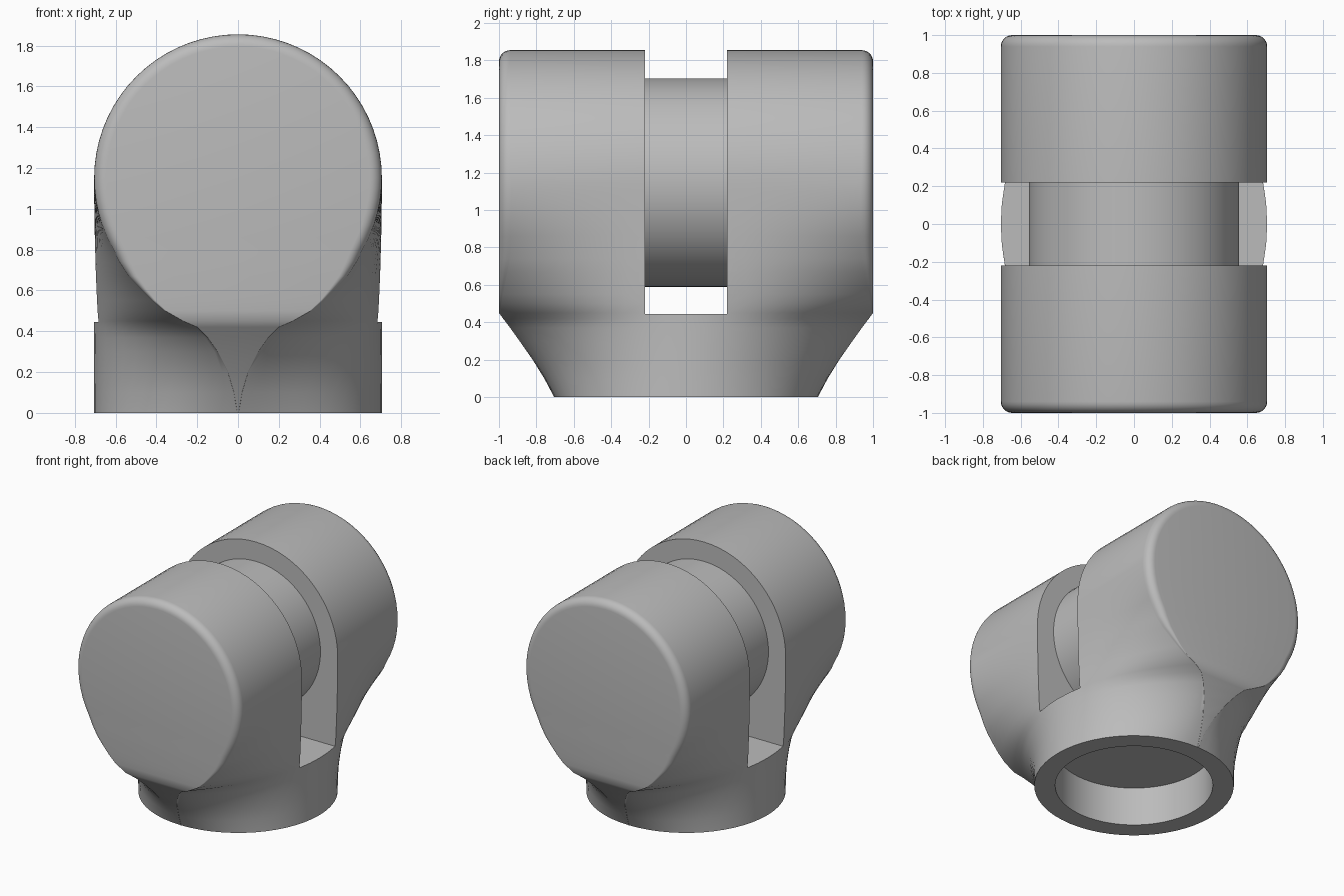
import bpy, bmesh
from math import sin, cos, pi, radians

if "Cube" in bpy.data.objects:
    bpy.data.objects.remove(bpy.data.objects["Cube"])

R, MID, N = 0.705, 1.15, 72      # barrel radius, axis height, sides
SLOT, FLOOR = 0.22, 0.445        # slot half width and floor height
RIM, STEPS, SIDE = 0.06, 6, 14   # rim rounding, its steps, side steps

grey = bpy.data.materials.new("grey")
grey.use_nodes = True
grey.diffuse_color = (0.5, 0.5, 0.5, 1)
grey.node_tree.nodes["Principled BSDF"].inputs["Base Color"].default_value = (0.5, 0.5, 0.5, 1)


def loft(name, rings):
    """Closed skin through rings of equal point count."""
    bm = bmesh.new()
    loops = [[bm.verts.new(p) for p in ring] for ring in rings]
    for a, b in zip(loops, loops[1:]):
        for i in range(len(a)):
            j = (i + 1) % len(a)
            bm.faces.new((a[i], a[j], b[j], b[i]))
    bm.faces.new(loops[0])
    bm.faces.new(loops[-1])
    bmesh.ops.recalc_face_normals(bm, faces=bm.faces)
    mesh = bpy.data.meshes.new(name)
    bm.to_mesh(mesh)
    bm.free()
    mesh.materials.append(grey)
    obj = bpy.data.objects.new(name, mesh)
    bpy.context.collection.objects.link(obj)
    return obj


def combine(obj, tool, operation):
    mod = obj.modifiers.new(operation, 'BOOLEAN')
    mod.operation, mod.solver, mod.object = operation, 'EXACT', tool
    bpy.context.view_layer.objects.active = obj
    bpy.ops.object.modifier_apply(modifier=mod.name)
    bpy.data.objects.remove(tool)


def rim_arc(r):
    """Inset and setback pairs of a quarter round, from side to end face."""
    angles = [pi / 2 * k / STEPS for k in range(STEPS + 1)]
    return [(r * (1 - cos(a)), r * (1 - sin(a))) for a in angles]


# Upper half of the barrel, with rounded rims
def half_ring(y, inset):
    r = R - inset
    return [(r * cos(2 * pi * i / N), y, MID + r * sin(2 * pi * i / N))
            for i in range(N // 2 + 1)]


ends = [(1 - setback, inset) for inset, setback in rim_arc(RIM)]
body = loft("yoke_body", [half_ring(-y, d) for y, d in reversed(ends)]
            + [half_ring(y, d) for y, d in ends])


# Lower half: round foot blending into the barrel and its flat ends
def blend_ring(z, reach, width):
    t = min(1, max(0, (z - 0.42) / 0.4))
    r = 0.002 + (RIM - 0.002) * t * t * (3 - 2 * t)
    power = 0.5 + 0.5 * min(1, z / 0.45)
    quarter = []
    for i in range(SIDE):
        u = sin(pi / 2 * i / SIDE)
        quarter.append((width + (R - width) * (1 - u * u) ** power, u * (reach - r)))
    quarter += [(width - inset, reach - setback) for inset, setback in rim_arc(r)]
    half = quarter + [(-x, y) for x, y in reversed(quarter)]
    return [(x, y, z) for x, y in half] + [(-x, -y, z) for x, y in half[1:-1]]


# Height, half length and half width of the end face
profile = [(0, R, 0.004), (0.1, 0.758, 0.02), (0.2, 0.82, 0.05), (0.3, 0.89, 0.1),
           (0.37, 0.94, 0.15), (0.42, 0.978, 0.2), (0.45, 1, 0.27), (0.5, 1, 0.36),
           (0.55, 1, 0.42), (0.6, 1, 0.47)]
profile += [(z, 1, (R * R - (MID - z) ** 2) ** 0.5 + 0.15 * max(0, 0.8 - z))
            for z in (0.67, 0.74, 0.8, 0.86, 0.92, 0.98, 1.04, 1.1, MID)]
combine(body, loft("foot", [blend_ring(*row) for row in profile]), 'UNION')

# Slot across the top
corners = [(-1, -SLOT), (1, -SLOT), (1, SLOT), (-1, SLOT)]
combine(body, loft("slot_cutter", [[(x, y, z) for x, y in corners] for z in (FLOOR, 2.2)]),
        'DIFFERENCE')


# Round recess in the foot
def circle(r):
    return [(r * cos(2 * pi * i / N), r * sin(2 * pi * i / N)) for i in range(N)]


combine(body, loft("recess_cutter", [[(x, y, z) for x, y in circle(0.557)]
                                     for z in (-0.1, 0.3)]), 'DIFFERENCE')

# Pin bridging the slot
pin = loft("hinge_pin", [[(x, y, 1.147 + z) for x, z in circle(0.557)]
                         for y in (-SLOT - 0.02, SLOT + 0.02)])

for obj in (body, pin):
    bpy.ops.object.select_all(action='DESELECT')
    obj.select_set(True)
    bpy.context.view_layer.objects.active = obj
    bpy.ops.object.shade_smooth_by_angle(angle=radians(50))
